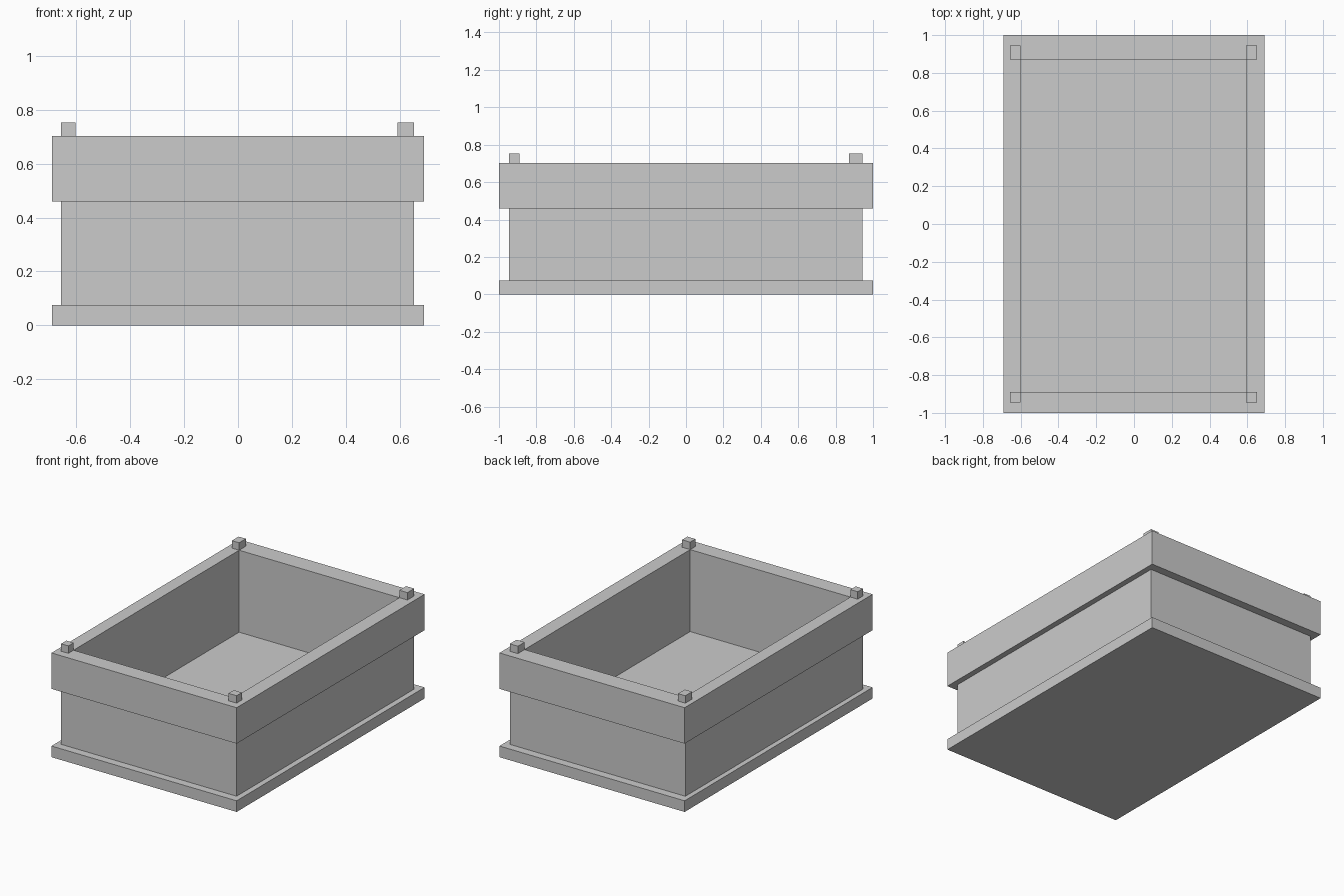
import bpy
import bmesh

if "Cube" in bpy.data.objects:
    bpy.data.objects.remove(bpy.data.objects["Cube"])

# Shared footprints: (x min, x max, y min, y max)
OUTER = (-0.69, 0.69, -1.0, 1.0)
WALL = (-0.656, 0.652, -0.946, 0.944)
OPENING = (-0.602, 0.592, -0.89, 0.872)
BASE_TOP, FLOOR_TOP, TRIM_BOTTOM, RIM_TOP, PEG_TOP = 0.075, 0.15, 0.46, 0.702, 0.752


def finish(name, bm):
    bmesh.ops.recalc_face_normals(bm, faces=bm.faces)
    mesh = bpy.data.meshes.new(name)
    bm.to_mesh(mesh)
    bm.free()
    obj = bpy.data.objects.new(name, mesh)
    bpy.context.collection.objects.link(obj)
    return obj


def ring(bm, rect, z):
    x0, x1, y0, y1 = rect
    return [bm.verts.new((x, y, z)) for x, y in ((x0, y0), (x1, y0), (x1, y1), (x0, y1))]


def bridge(bm, a, b):
    for i in range(4):
        j = (i + 1) % 4
        bm.faces.new((a[i], a[j], b[j], b[i]))


def box(name, rect, z0, z1):
    bm = bmesh.new()
    low, high = ring(bm, rect, z0), ring(bm, rect, z1)
    bridge(bm, low, high)
    bm.faces.new(low[::-1])
    bm.faces.new(high)
    return finish(name, bm)


def frame(name, outer, inner, z0, z1):
    bm = bmesh.new()
    loops = [ring(bm, outer, z0), ring(bm, outer, z1), ring(bm, inner, z1), ring(bm, inner, z0)]
    for i in range(4):
        bridge(bm, loops[i], loops[(i + 1) % 4])
    return finish(name, bm)


# Base plinth and raised inner floor
box("base_plinth", OUTER, 0, BASE_TOP)
box("inner_floor", OPENING, BASE_TOP, FLOOR_TOP)

# Full-height walls, with a projecting trim band around the top
frame("box_walls", WALL, OPENING, BASE_TOP, RIM_TOP)
frame("rim_trim", OUTER, WALL, TRIM_BOTTOM, RIM_TOP)

# Corner pegs standing on the wall tops
for side, xs in (("left", (WALL[0], OPENING[0])), ("right", (OPENING[1], WALL[1]))):
    for end, ys in (("front", (WALL[2], OPENING[2])), ("back", (OPENING[3], WALL[3]))):
        box(f"corner_peg_{end}_{side}", xs + ys, RIM_TOP, PEG_TOP)
